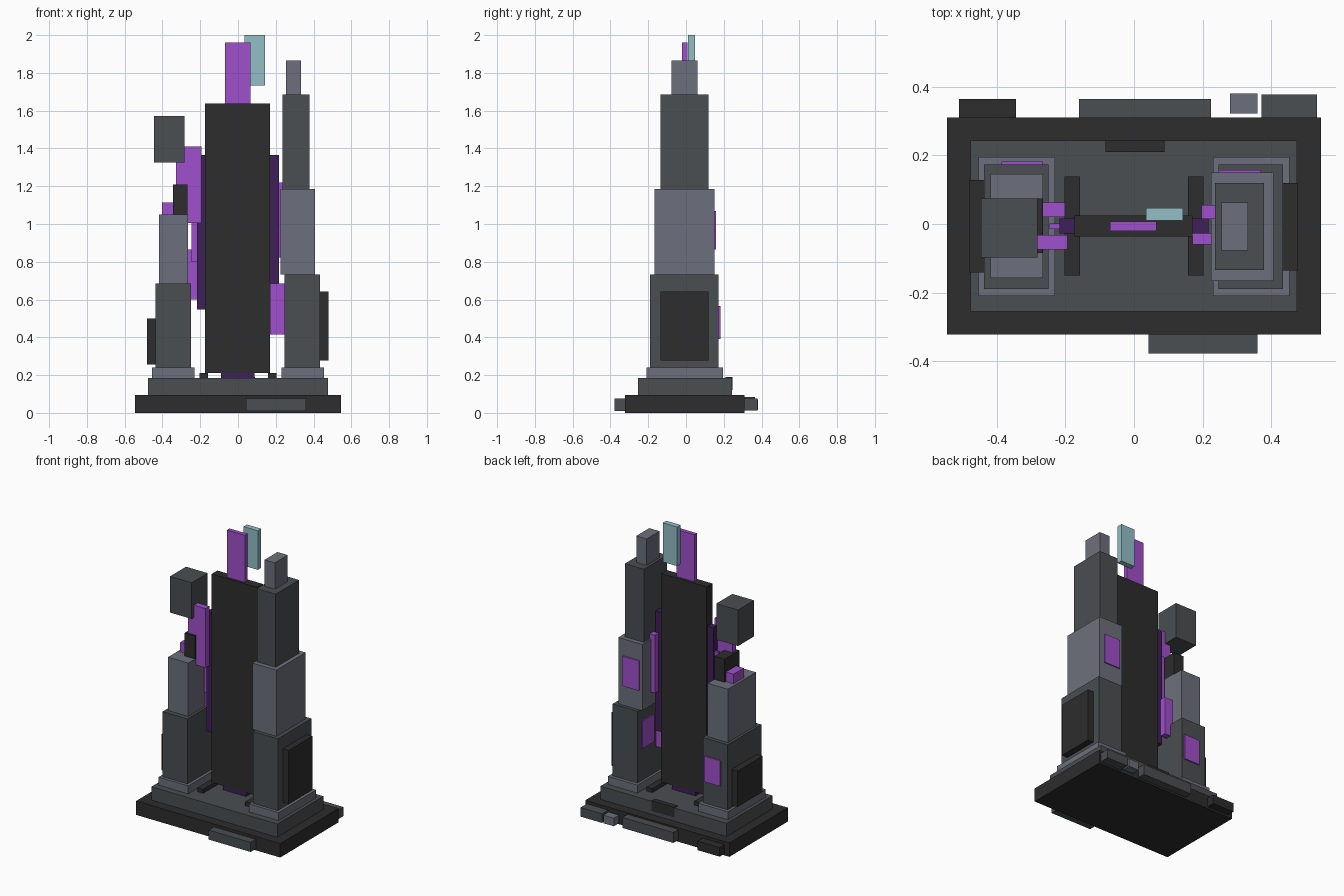
import bpy
from mathutils import Vector

default_cube = bpy.data.objects.get("Cube")
if default_cube:
    bpy.data.objects.remove(default_cube, do_unlink=True)


def make_material(name, red, green, blue):
    material = bpy.data.materials.new(name)
    material.use_nodes = True
    colour = (red, green, blue, 1)
    material.diffuse_color = colour
    material.node_tree.nodes["Principled BSDF"].inputs["Base Color"].default_value = colour
    return material


charcoal = make_material("charcoal", .026, .026, .026)
slate = make_material("slate grey", .069, .077, .083)
stone = make_material("light stone", .152, .16, .2)
violet = make_material("glowing violet", .352, .08, .604)
plum = make_material("deep plum", .05, .014, .098)
teal = make_material("pale teal", .292, .521, .571)


def box(name, material, x, y, z):
    """Axis-aligned block between the given limits."""
    bpy.ops.mesh.primitive_cube_add(size=1)
    block = bpy.context.object
    block.name = block.data.name = name
    low, high = Vector((x[0], y[0], z[0])), Vector((x[1], y[1], z[1]))
    size, centre = high - low, (low + high) / 2
    for vertex in block.data.vertices:
        vertex.co = Vector(a * b for a, b in zip(vertex.co, size))
    block.location = centre
    block.data.materials.append(material)
    return block


def mirrored_pair(name, material, x, y, z):
    """The same block on the model's left (+x) and right (-x)."""
    box("left_" + name, material, x, y, z)
    box("right_" + name, material, (-x[1], -x[0]), y, z)


def tower(side, bottom, levels):
    """Stack of blocks, each standing on the one before."""
    for name, material, x, y, top in levels:
        box(side + "_tower_" + name, material, x, y, (bottom, top))
        bottom = top


# Stepped base
box("base_slab", charcoal, x=(-.545, .545), y=(-.322, .31), z=(0, .095))
box("base_step", slate, x=(-.477, .476), y=(-.255, .243), z=(.095, .185))

# Loose blocks around the base
box("front_base_block", slate, x=(.043, .36), y=(-.378, -.32), z=(.01, .075))
box("back_middle_block", slate, x=(-.16, .225), y=(.31, .365), z=(.013, .085))
box("back_right_block", charcoal, x=(-.51, -.344), y=(.31, .365), z=(.013, .075))
box("back_left_block", slate, x=(.372, .533), y=(.31, .378), z=(.013, .075))
box("back_loose_stone", stone, x=(.28, .36), y=(.322, .38), z=(.015, .07))
box("back_step_block", charcoal, x=(-.083, .089), y=(.21, .245), z=(.12, .19))

# Tower plinths and floor rails
mirrored_pair("tower_plinth", stone, x=(.23, .454), y=(-.21, .196), z=(.185, .24))
mirrored_pair("floor_rail", charcoal, x=(.158, .203), y=(-.15, .138), z=(.185, .212))

# Tall tower on the left
tower("left", .24, [
    ("lower", slate, (.246, .434), (-.19, .173), .732),
    ("middle", stone, (.225, .407), (-.166, .15), 1.185),
    ("upper", slate, (.236, .379), (-.134, .119), 1.685),
    ("cap", stone, (.255, .333), (-.078, .062), 1.865),
])
box("left_tower_side_panel", charcoal, x=(.434, .478), y=(-.136, .12), z=(.277, .643))
box("left_tower_back_window", violet, x=(.246, .37), y=(.15, .158), z=(.865, 1.07))
box("left_tower_inner_window", violet, x=(.238, .246), y=(.0, .13), z=(.46, .65))

# Short tower on the right
tower("right", .24, [
    ("lower", slate, (-.437, -.249), (-.19, .173), .685),
    ("middle", stone, (-.419, -.266), (-.158, .146), 1.05),
    ("broken_core", charcoal, (-.344, -.267), (-.085, .075), 1.208),
])
box("right_tower_side_panel", charcoal, x=(-.481, -.437), y=(-.142, .129), z=(.255, .5))
box("right_tower_back_window", violet, x=(-.386, -.265), y=(.173, .182), z=(.39, .565))
box("right_tower_ember", violet, x=(-.402, -.344), y=(-.05, .06), z=(1.05, 1.115))
box("right_floating_block", slate, x=(-.446, -.282), y=(-.098, .075), z=(1.325, 1.572))

# Central monolith with its glowing edges
box("monolith", charcoal, x=(-.174, .17), y=(-.036, .025), z=(.212, 1.638))
box("monolith_foot", plum, x=(-.09, .087), y=(-.036, .025), z=(.185, .212))
mirrored_pair("monolith_edge", plum, x=(.17, .218), y=(-.028, .016), z=(.548, 1.366))
box("monolith_crest", violet, x=(-.07, .066), y=(-.02, .008), z=(1.638, 1.96))
box("floating_shard", teal, x=(.035, .143), y=(.01, .047), z=(1.733, 2))

# Violet bridges between the monolith and the towers
box("right_high_bridge", violet, x=(-.328, -.194), y=(-.074, -.032), z=(1.005, 1.41))
box("right_low_bridge", violet, x=(-.268, -.201), y=(.021, .062), z=(.6, .865))
box("right_thin_bridge", violet, x=(-.247, -.218), y=(-.014, .002), z=(.8, 1.2))
box("left_low_bridge", violet, x=(.17, .246), y=(-.06, -.027), z=(.415, .686))
box("left_high_bridge", violet, x=(.197, .236), y=(.015, .056), z=(.823, 1.22))
